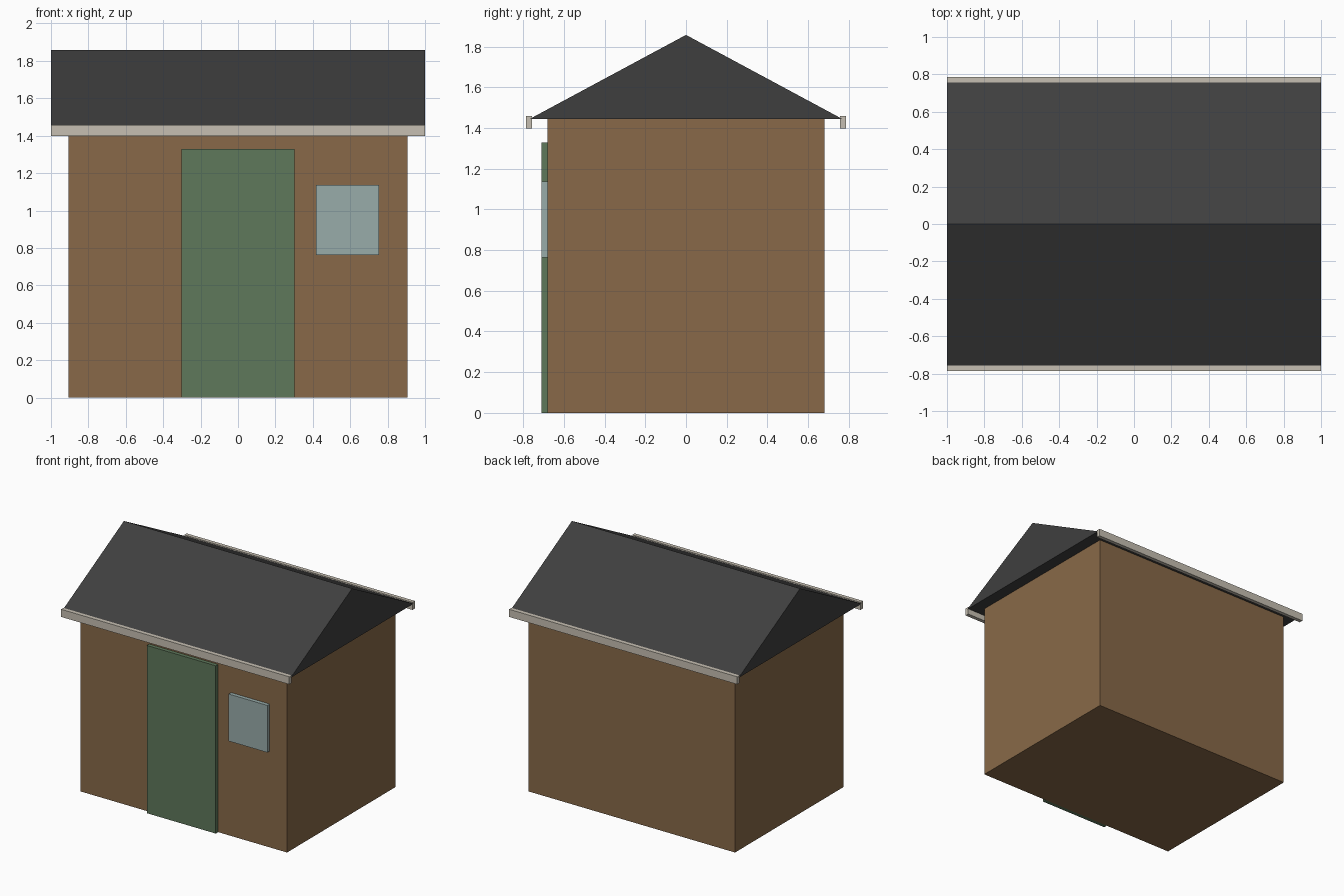
import bpy

if "Cube" in bpy.data.objects:
    bpy.data.objects.remove(bpy.data.objects["Cube"])


def srgb(*c):
    return [((v / 255 + 0.055) / 1.055) ** 2.4 for v in c] + [1.0]


def material(name, *c):
    m = bpy.data.materials.new(name)
    m.diffuse_color = srgb(*c)
    m.use_nodes = True
    m.node_tree.nodes["Principled BSDF"].inputs["Base Color"].default_value = m.diffuse_color
    return m


BROWN = material("wall brown", 136, 105, 72)
GREEN = material("door green", 94, 120, 91)
GLASS = material("pale glass", 152, 172, 170)
DARK = material("roof charcoal", 63, 63, 63)
TRIM = material("trim stone", 198, 191, 178)


def add_mesh(name, verts, faces, mat):
    me = bpy.data.meshes.new(name)
    me.from_pydata(verts, [], faces)
    me.materials.append(mat)
    ob = bpy.data.objects.new(name, me)
    bpy.context.collection.objects.link(ob)
    return ob


def prism(name, profile, x0, x1, mat):
    """Extrude a counter-clockwise (y, z) profile along x."""
    n = len(profile)
    verts = [(x, y, z) for x in (x0, x1) for y, z in profile]
    faces = [tuple(reversed(range(n))), tuple(range(n, 2 * n))]
    faces += [(i, (i + 1) % n, n + (i + 1) % n, n + i) for i in range(n)]
    return add_mesh(name, verts, faces, mat)


def box(name, x, y, z, mat):
    profile = [(y[0], z[0]), (y[1], z[0]), (y[1], z[1]), (y[0], z[1])]
    return prism(name, profile, x[0], x[1], mat)


# Main body
box("walls", (-0.906, 0.906), (-0.68, 0.68), (0, 1.446), BROWN)

# Gable roof with overhang
prism("roof", [(-0.77, 1.443), (0.77, 1.443), (0, 1.857)], -1, 1, DARK)

# Eave boards front and back
for side, name in ((-1, "front_eave_board"), (1, "back_eave_board")):
    y = sorted((side * 0.757, side * 0.787))
    box(name, (-1, 1), y, (1.398, 1.458), TRIM)

# Door and window on the front wall
box("door", (-0.302, 0.302), (-0.71, -0.675), (0, 1.329), GREEN)
box("window", (0.416, 0.754), (-0.71, -0.675), (0.763, 1.136), GLASS)
